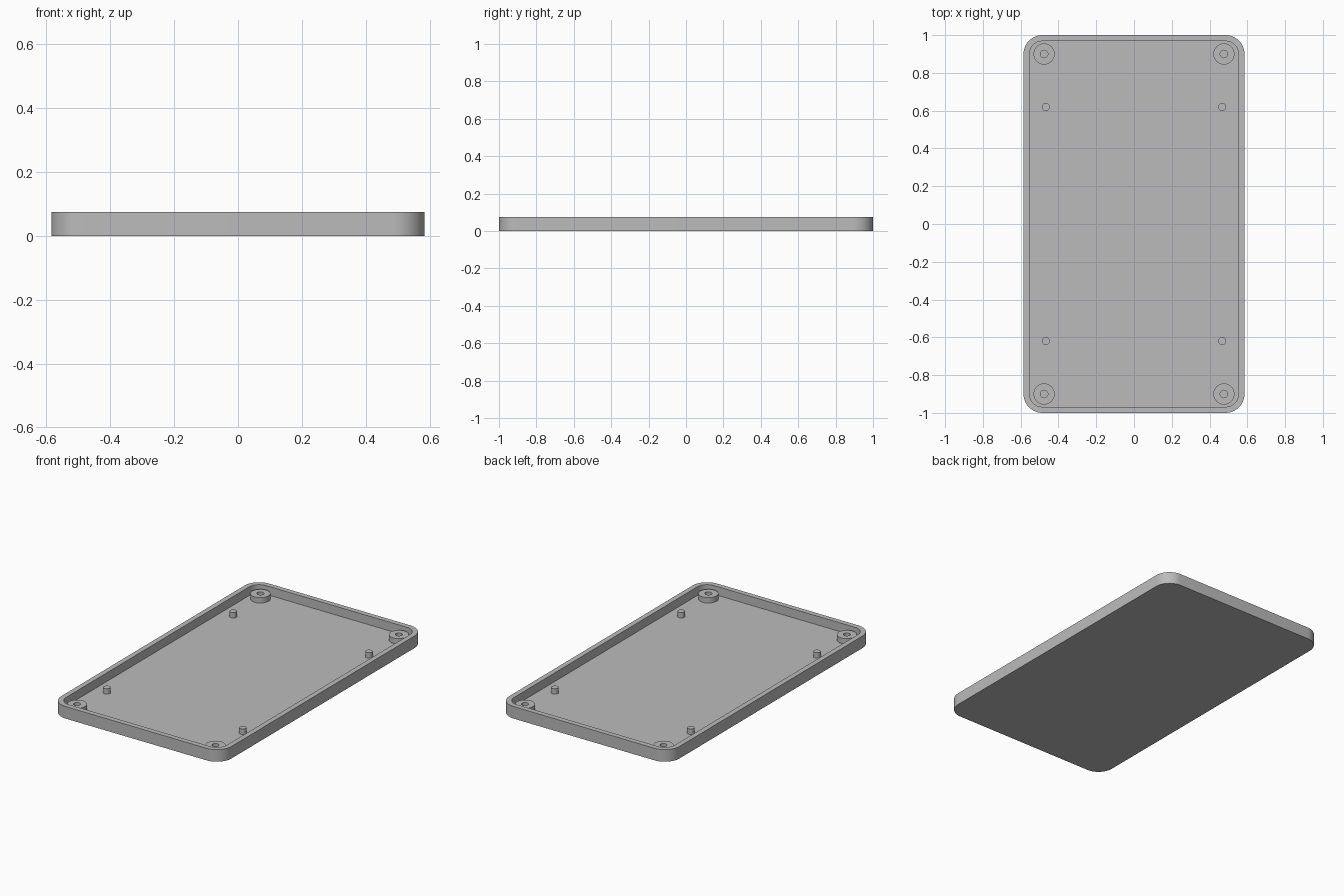
import bpy, bmesh
from math import cos, sin, pi, radians

cube = bpy.data.objects.get("Cube")
if cube:
    bpy.data.objects.remove(cube, do_unlink=True)

grey = bpy.data.materials.new("light grey plastic")
grey.use_nodes = True
colour = (0.5, 0.5, 0.5, 1)
grey.diffuse_color = colour
grey.node_tree.nodes["Principled BSDF"].inputs["Base Color"].default_value = colour

HEIGHT, FLOOR, POST_TOP = 0.075, 0.021, 0.055
HALF_X, HALF_Y, WALL, CORNER = 0.585, 1.0, 0.032, 0.10


def rounded_outline(hx, hy, r, steps=12):
    """Counter-clockwise rectangle with rounded corners."""
    points = []
    for q, (sx, sy) in enumerate([(1, 1), (-1, 1), (-1, -1), (1, -1)]):
        for i in range(steps + 1):
            a = (q + i / steps) * pi / 2
            points.append((sx * (hx - r) + r * cos(a), sy * (hy - r) + r * sin(a)))
    return points


def circle(r, n=32):
    return [(r * cos(2 * pi * i / n), r * sin(2 * pi * i / n)) for i in range(n)]


def loft(name, rings, location=(0, 0, 0)):
    """Join stacked outlines into one closed solid."""
    bm = bmesh.new()
    loops = [[bm.verts.new((x, y, z)) for x, y in outline] for outline, z in rings]
    n = len(loops[0])
    for low, high in zip(loops, loops[1:]):
        for i in range(n):
            j = (i + 1) % n
            bm.faces.new((low[i], low[j], high[j], high[i]))
    bm.faces.new(loops[0][::-1])
    bm.faces.new(loops[-1])
    mesh = bpy.data.meshes.new(name)
    bm.to_mesh(mesh)
    bm.free()
    mesh.materials.append(grey)
    obj = bpy.data.objects.new(name, mesh)
    obj.location = location
    bpy.context.collection.objects.link(obj)
    bpy.ops.object.select_all(action="DESELECT")
    obj.select_set(True)
    bpy.context.view_layer.objects.active = obj
    bpy.ops.object.shade_smooth_by_angle(angle=radians(30))
    return obj


# Shallow tray with an even wall
outer = rounded_outline(HALF_X, HALF_Y, CORNER)
inner = rounded_outline(HALF_X - WALL, HALF_Y - WALL, CORNER - WALL)
loft("tray", [(outer, 0), (outer, HEIGHT), (inner, HEIGHT), (inner, FLOOR)])

# Screw bosses in the corners and locating pins further in
base = FLOOR - 0.005
for end, sy in (("front", -1), ("back", 1)):
    for side, sx in (("right", -1), ("left", 1)):
        loft(f"{end}_{side}_screw_boss",
             [(circle(0.056), base), (circle(0.056), POST_TOP),
              (circle(0.02), POST_TOP), (circle(0.02), FLOOR + 0.001)],
             (sx * 0.476, sy * 0.9, 0))
        loft(f"{end}_{side}_pin",
             [(circle(0.021), base), (circle(0.021), POST_TOP)],
             (sx * 0.467, sy * 0.62, 0))
